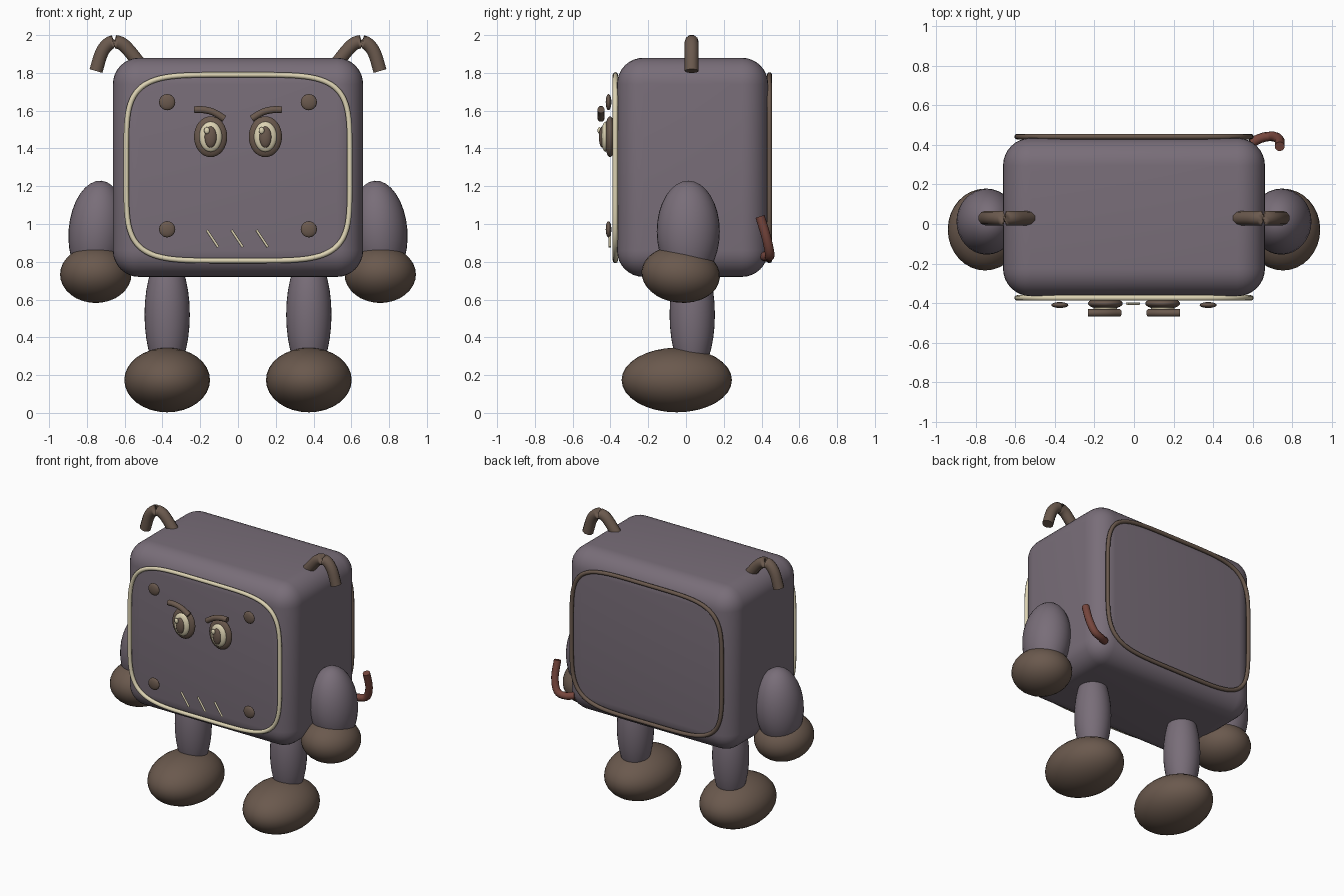
import bpy, bmesh, math
from mathutils import Vector

cube = bpy.data.objects.get("Cube")
if cube:
    bpy.data.objects.remove(cube, do_unlink=True)


def material(name, rgb):
    m = bpy.data.materials.new(name)
    m.use_nodes = True
    m.diffuse_color = (*rgb, 1)
    m.node_tree.nodes["Principled BSDF"].inputs["Base Color"].default_value = (*rgb, 1)
    return m


PURPLE = material("dusty purple", (0.19, 0.155, 0.19))
BROWN = material("brown", (0.145, 0.1, 0.075))
CREAM = material("cream", (0.72, 0.65, 0.45))
RED = material("red brown", (0.18, 0.06, 0.045))


def add(name, bm, mat):
    mesh = bpy.data.meshes.new(name)
    bm.to_mesh(mesh)
    bm.free()
    obj = bpy.data.objects.new(name, mesh)
    bpy.context.collection.objects.link(obj)
    mesh.materials.append(mat)
    for p in mesh.polygons:
        p.use_smooth = True
    return obj


def ellipsoid(name, loc, radii, mat, segments=32, rot=(0, 0, 0)):
    bm = bmesh.new()
    bmesh.ops.create_uvsphere(bm, u_segments=segments, v_segments=segments // 2, radius=1)
    bmesh.ops.scale(bm, vec=radii, verts=bm.verts)
    obj = add(name, bm, mat)
    obj.location = loc
    obj.rotation_euler = rot
    return obj


def tube(name, points, radius, mat, sides=10, closed=False):
    """Sweep a round section along a path, with flat caps on open ends."""
    pts = [Vector(p) for p in points]
    n = len(pts)
    bm = bmesh.new()
    rings = []
    flat = pts[0].y == pts[n // 2].y
    for i, p in enumerate(pts):
        a = pts[(i - 1) % n] if closed or i > 0 else p
        b = pts[(i + 1) % n] if closed or i < n - 1 else p
        t = (b - a).normalized()
        u = Vector((0, 1, 0)) if flat else t.cross(Vector((1, 0, 0))).normalized()
        v = t.cross(u).normalized()
        rings.append([bm.verts.new(p + radius * (math.cos(w) * u + math.sin(w) * v))
                      for w in (2 * math.pi * k / sides for k in range(sides))])
    for i in range(n if closed else n - 1):
        r, s = rings[i], rings[(i + 1) % n]
        for k in range(sides):
            j = (k + 1) % sides
            bm.faces.new((r[k], r[j], s[j], s[k]))
    if not closed:
        bm.faces.new(rings[0])
        bm.faces.new(rings[-1])
    bmesh.ops.recalc_face_normals(bm, faces=bm.faces)
    obj = add(name, bm, mat)
    for e in obj.data.edges:
        e.use_edge_sharp = False
    if not closed:
        for p in list(obj.data.polygons)[-2:]:
            p.use_smooth = False
    return obj


def smooth_path(points, steps=4):
    """Catmull-Rom curve through the points."""
    p = [Vector(q) for q in points]
    p = [2 * p[0] - p[1]] + p + [2 * p[-1] - p[-2]]
    out = []
    for a, b, c, d in zip(p, p[1:], p[2:], p[3:]):
        for k in range(steps):
            t = k / steps
            out.append(0.5 * (2 * b + (c - a) * t + (2 * a - 5 * b + 4 * c - d) * t ** 2
                              + (3 * b - a - 3 * c + d) * t ** 3))
    return out + [p[-2]]


# Boxy body with generously rounded edges
bm = bmesh.new()
bmesh.ops.create_cube(bm, size=1)
bmesh.ops.scale(bm, vec=(1.325, 0.8, 1.16), verts=bm.verts)
bmesh.ops.bevel(bm, geom=bm.edges[:], offset=0.14, segments=8, profile=0.5, affect='EDGES')
body = add("body", bm, PURPLE)
body.location = (0, 0.035, 1.3)


# Rounded trim rings, front and back
def trim(name, y, mat):
    def power(v):
        return math.copysign(abs(v) ** (2 / 4.8), v)
    points = []
    for k in range(96):
        a = 2 * math.pi * (k + 0.5) / 96
        points.append((0.592 * power(math.cos(a)), y, 1.298 + 0.492 * power(math.sin(a))))
    tube(name, points, 0.014, mat, 8, True)


trim("front_trim", -0.374, CREAM)
trim("back_trim", 0.442, BROWN)

# Paired limbs, ears and face parts
for side, s in (("left", 1), ("right", -1)):
    ellipsoid(side + "_arm", (s * 0.745, 0.012, 0.96), (0.152, 0.167, 0.27), PURPLE, rot=(0, -s * 0.08, 0))
    ellipsoid(side + "_hand", (s * 0.753, -0.028, 0.733), (0.189, 0.208, 0.15), BROWN, rot=(-0.1, 0, 0))
    ellipsoid(side + "_leg", (s * 0.375, 0.033, 0.52), (0.12, 0.12, 0.33), PURPLE)
    ellipsoid(side + "_foot", (s * 0.375, -0.049, 0.174), (0.227, 0.292, 0.171), BROWN)
    tube(side + "_ear", smooth_path([(s * x, 0.03, z) for x, z in (
        (0.5, 1.82), (0.57, 1.91), (0.62, 1.957), (0.675, 1.96), (0.72, 1.91), (0.752, 1.81))]),
        0.037, BROWN)

    # Eye built from stacked flattened ovals
    x = s * 0.145
    ellipsoid(side + "_eye_rim", (x, -0.402, 1.462), (0.088, 0.03, 0.108), BROWN)
    ellipsoid(side + "_eye_white", (x, -0.425, 1.462), (0.06, 0.025, 0.08), CREAM)
    ellipsoid(side + "_pupil", (x, -0.443, 1.46), (0.032, 0.018, 0.056), BROWN)
    ellipsoid(side + "_eye_glint", (x - 0.02, -0.458, 1.495), (0.015, 0.01, 0.018), CREAM, 16)
    tube(side + "_brow", smooth_path([(s * bx, -0.45, bz) for bx, bz in (
        (0.232, 1.605), (0.185, 1.605), (0.13, 1.592), (0.072, 1.557))]), 0.019, BROWN)

    for level, z in (("upper", 1.645), ("lower", 0.972)):
        ellipsoid(f"{side}_{level}_rivet", (s * 0.375, -0.41, z), (0.043, 0.015, 0.043), BROWN, 20)

# Slanted mouth marks
for i, x in enumerate((-0.135, -0.005, 0.128)):
    tube(f"mouth_mark_{i + 1}", [(x - 0.03, -0.403, 0.968), (x + 0.03, -0.403, 0.878)], 0.007, CREAM, 8)

# Bent tail at the rear left corner
tube("tail", smooth_path([(0.59, 0.41, 0.83), (0.65, 0.437, 0.825), (0.705, 0.443, 0.845),
                          (0.735, 0.425, 0.93), (0.737, 0.392, 1.04)]), 0.025, RED)
